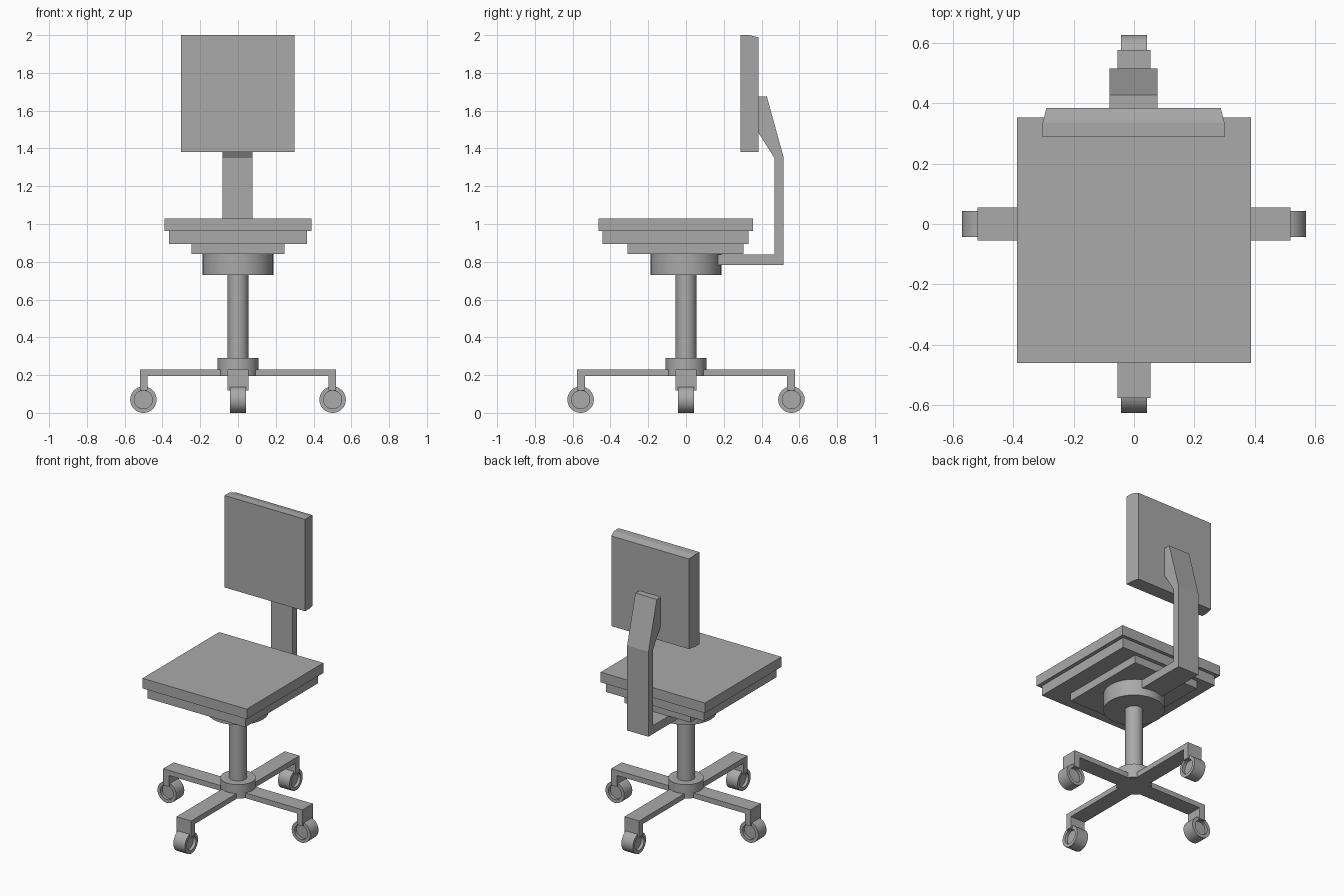
import bpy, bmesh, math
from mathutils import Matrix

if "Cube" in bpy.data.objects:
    bpy.data.objects.remove(bpy.data.objects["Cube"])

grey = bpy.data.materials.new("plain grey")
grey.diffuse_color = (0.4, 0.4, 0.4, 1)
grey.use_nodes = True
grey.node_tree.nodes["Principled BSDF"].inputs["Base Color"].default_value = grey.diffuse_color


def finish(name, bm, smooth=False):
    bmesh.ops.recalc_face_normals(bm, faces=bm.faces)
    mesh = bpy.data.meshes.new(name)
    bm.to_mesh(mesh)
    bm.free()
    mesh.materials.append(grey)
    obj = bpy.data.objects.new(name, mesh)
    bpy.context.collection.objects.link(obj)
    if smooth:
        bpy.ops.object.select_all(action='DESELECT')
        obj.select_set(True)
        bpy.context.view_layer.objects.active = obj
        bpy.ops.object.shade_smooth_by_angle(angle=math.radians(35))
    return obj


def box(name, x0, x1, y0, y1, z0, z1):
    bm = bmesh.new()
    bmesh.ops.create_cube(bm, size=1)
    for v in bm.verts:
        v.co = ((x0 + x1) / 2 + v.co.x * (x1 - x0),
                (y0 + y1) / 2 + v.co.y * (y1 - y0),
                (z0 + z1) / 2 + v.co.z * (z1 - z0))
    return finish(name, bm)


def cylinder(name, r, z0, z1):
    bm = bmesh.new()
    bmesh.ops.create_cone(bm, cap_ends=True, segments=48, radius1=r, radius2=r,
                          depth=z1 - z0, matrix=Matrix.Translation((0, 0, (z0 + z1) / 2)))
    return finish(name, bm, True)


def extrude_yz(name, profile, x0, x1, turn=0):
    """Extrude a (y, z) outline along x, then turn it about the z axis."""
    bm = bmesh.new()
    face = bm.faces.new([bm.verts.new((x0, y, z)) for y, z in profile])
    ext = bmesh.ops.extrude_face_region(bm, geom=[face])
    for v in ext["geom"]:
        if isinstance(v, bmesh.types.BMVert):
            v.co.x = x1
    bm.transform(Matrix.Rotation(turn, 4, 'Z'))
    return finish(name, bm)


def wheel(name, dist, turn, r=0.07, rim=0.048, half=0.043, dish=0.02, n=40):
    """Caster wheel with a recessed hub on both sides, axle across the leg."""
    bm = bmesh.new()
    rings = []
    for x, rad in ((-half + dish, rim), (-half, rim), (-half, r),
                   (half, r), (half, rim), (half - dish, rim)):
        rings.append([bm.verts.new((x, dist + rad * math.cos(2 * math.pi * i / n),
                                    r + rad * math.sin(2 * math.pi * i / n)))
                      for i in range(n)])
    for a, b in zip(rings, rings[1:]):
        for i in range(n):
            j = (i + 1) % n
            bm.faces.new((a[i], a[j], b[j], b[i]))
    bm.faces.new(rings[0])
    bm.faces.new(rings[-1])
    bm.transform(Matrix.Rotation(turn, 4, 'Z'))
    return finish(name, bm, True)


# Four legs with downturned ends and casters
for i, side in enumerate(("back", "left", "front", "right")):
    turn = i * math.pi / 2
    along_y = i % 2 == 0
    end = 0.577 if along_y else 0.52
    start = 0.055 if along_y else 0.0
    extrude_yz(side + "_leg", [(start, 0.23), (end, 0.23), (end, 0.119), (end - 0.042, 0.119),
                               (end - 0.042, 0.195), (start, 0.195)], -0.055, 0.055, turn)
    wheel(side + "_wheel", end - 0.019, turn)

# Centre post
cylinder("base_collar", 0.108, 0.196, 0.29)
cylinder("column", 0.055, 0.28, 0.74)
cylinder("seat_hub", 0.187, 0.73, 0.841)

# Stepped seat
box("seat_plate", -0.246, 0.246, -0.31, 0.304, 0.841, 0.894)
box("seat_base", -0.366, 0.364, -0.442, 0.331, 0.894, 0.962)
box("seat_cushion", -0.389, 0.389, -0.462, 0.354, 0.962, 1.03)

# Bent back support
extrude_yz("back_support", [(0.12, 0.782), (0.516, 0.782), (0.516, 1.356), (0.428, 1.675),
                            (0.383, 1.675), (0.383, 1.484), (0.468, 1.35), (0.468, 0.839),
                            (0.12, 0.839)], -0.081, 0.078)

# Backrest: slab whose rear half narrows toward the back at the top and sides
back = extrude_yz("backrest", [(0.288, 1.38), (0.337, 1.38), (0.385, 1.38),
                               (0.385, 1.988), (0.337, 2.0), (0.288, 2.0)], -0.303, 0.3)
for v in back.data.vertices:
    if v.co.y > 0.36:
        v.co.x *= 0.96
